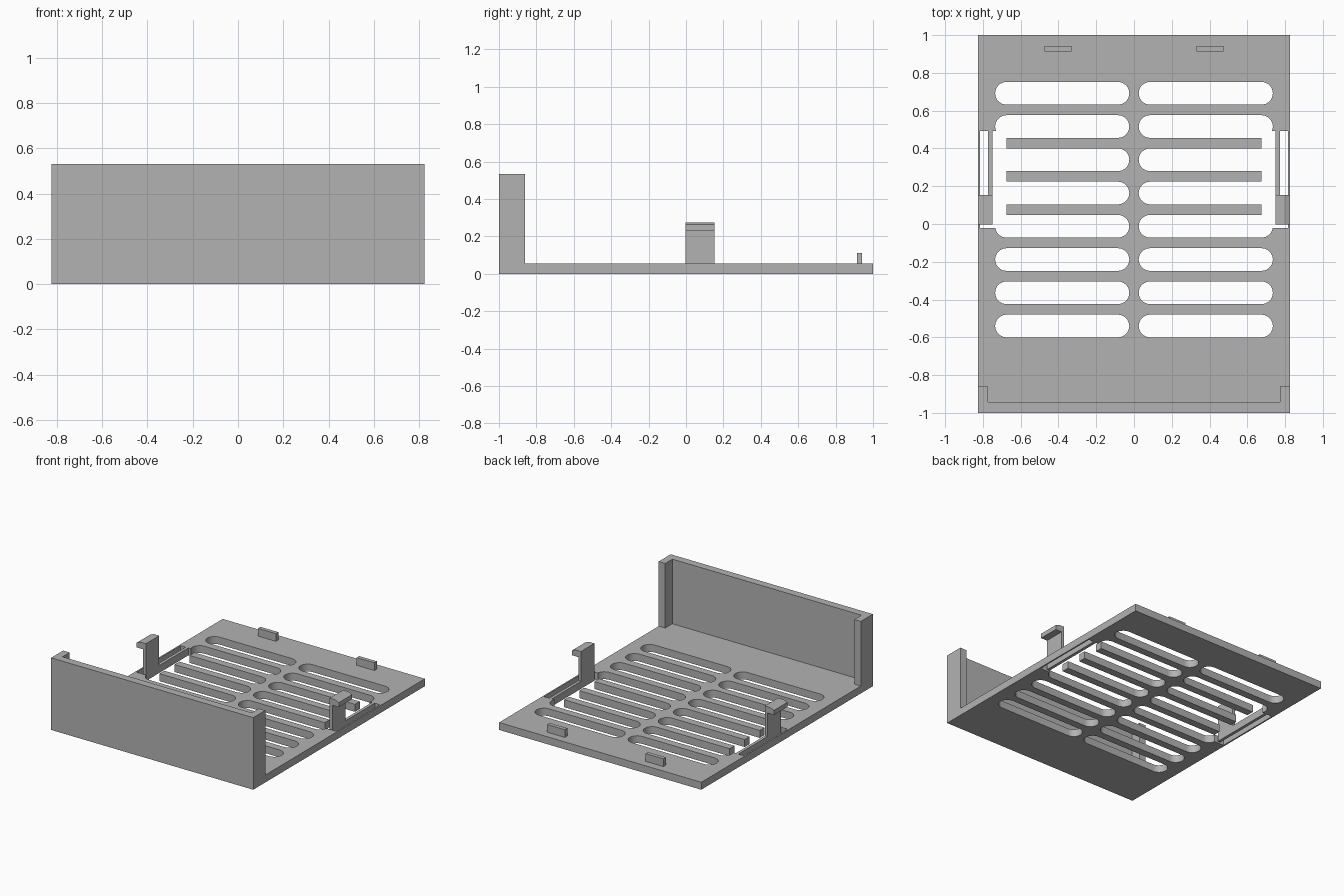
import bpy, bmesh, math

if "Cube" in bpy.data.objects:
    bpy.data.objects.remove(bpy.data.objects["Cube"])

grey = bpy.data.materials.new("plain grey")
grey.diffuse_color = (0.45, 0.45, 0.45, 1)
grey.use_nodes = True
grey.node_tree.nodes["Principled BSDF"].inputs["Base Color"].default_value = grey.diffuse_color

THICK = 0.055      # base plate thickness
HALF_W = 0.825     # half width of the plate


def prism(name, pts, vec, lift=(0, 0, 0)):
    """Extrude a closed 3D outline along vec."""
    bm = bmesh.new()
    face = bm.faces.new([bm.verts.new([p[i] + lift[i] for i in range(3)]) for p in pts])
    out = bmesh.ops.extrude_face_region(bm, geom=[face])
    verts = [v for v in out["geom"] if isinstance(v, bmesh.types.BMVert)]
    bmesh.ops.translate(bm, verts=verts, vec=vec)
    bmesh.ops.recalc_face_normals(bm, faces=bm.faces)
    mesh = bpy.data.meshes.new(name)
    bm.to_mesh(mesh)
    bm.free()
    mesh.materials.append(grey)
    ob = bpy.data.objects.new(name, mesh)
    bpy.context.collection.objects.link(ob)
    return ob


def box(name, x0, x1, y0, y1, z0, z1):
    return prism(name, [(x0, y0, z0), (x1, y0, z0), (x1, y1, z0), (x0, y1, z0)],
                 (0, 0, z1 - z0))


def boolean(target, tool, operation):
    mod = target.modifiers.new("cut", 'BOOLEAN')
    mod.operation, mod.solver, mod.object = operation, 'EXACT', tool
    bpy.context.view_layer.objects.active = target
    bpy.ops.object.modifier_apply(modifier=mod.name)
    bpy.data.objects.remove(tool)


def slot(cx0, cx1, cy, r, n=16):
    """Round-ended slot cutter."""
    pts = []
    for cx, start in ((cx1, -math.pi / 2), (cx0, math.pi / 2)):
        for i in range(n + 1):
            a = start + math.pi * i / n
            pts.append((cx + r * math.cos(a), cy + r * math.sin(a), -0.1))
    return prism("slot_cutter", pts, (0, 0, 0.3))


# Base plate with the front wall and its short side returns
tray = box("tray", -HALF_W, HALF_W, -1, 1, 0, THICK)
w, i = HALF_W, 0.772
wall = prism("front_wall", [(-w, -1, 0), (w, -1, 0), (w, -0.86, 0), (i, -0.86, 0),
                            (i, -0.943, 0), (-i, -0.943, 0), (-i, -0.86, 0), (-w, -0.86, 0)],
             (0, 0, 0.532))
boolean(tray, wall, 'UNION')

# Two columns of vent slots, then the clip windows at both sides
for row in range(8):
    for s in (-1, 1):
        a, b = sorted((s * 0.085, s * 0.675))
        boolean(tray, slot(a, b, 0.692 - row * 0.176, 0.06), 'DIFFERENCE')
for s in (-1, 1):
    a, b = sorted((s * 0.675, s * 0.814))
    boolean(tray, box("window_cutter", a, b, -0.02, 0.492, -0.1, 0.2), 'DIFFERENCE')
bpy.ops.object.select_all(action='DESELECT')
tray.select_set(True)
bpy.context.view_layer.objects.active = tray
bpy.ops.object.shade_smooth_by_angle(angle=math.radians(30))

for s, side in ((-1, "left"), (1, "right")):
    # Springy arm running forward from the back of the window
    a, b = sorted((s * 0.75, s * 0.772))
    box(side + "_clip_arm", a, b, 0.153, 0.492, 0, THICK)
    # Upright with an outward hook
    profile = [(0.75, 0), (0.772, 0), (0.772, 0.228), (0.825, 0.228),
               (0.825, 0.262), (0.795, 0.275), (0.75, 0.275)]
    prism(side + "_clip_hook", [(s * x, -0.003, z) for x, z in profile], (0, 0.156, 0))
    # Locating tab at the back edge
    a, b = sorted((s * 0.33, s * 0.475))
    box(side + "_tab", a, b, 0.913, 0.942, THICK, 0.112)
